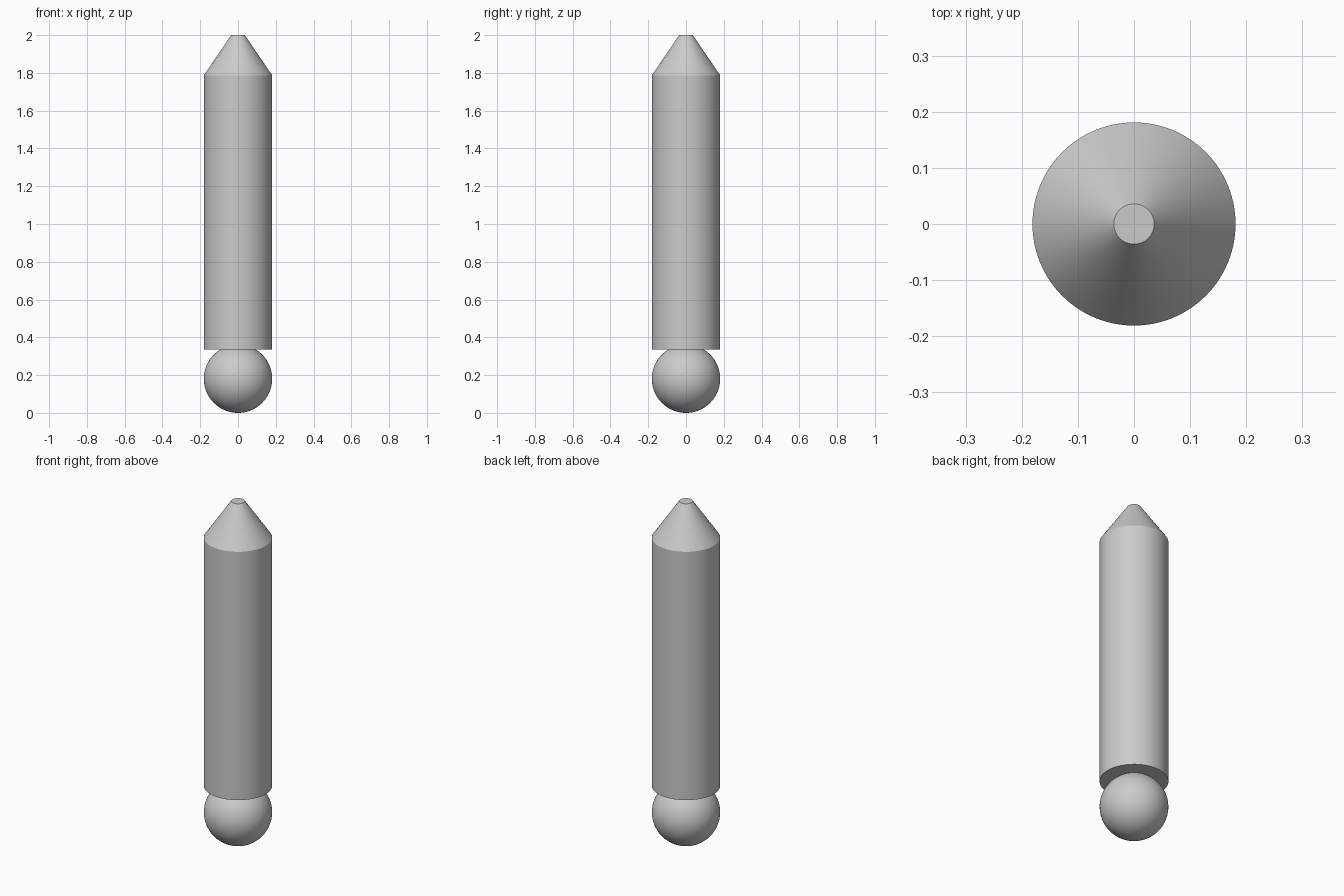
import bpy

cube = bpy.data.objects.get("Cube")
if cube:
    bpy.data.objects.remove(cube, do_unlink=True)

RADIUS = 0.181
BODY_BOTTOM, BODY_TOP, TIP_TOP = 0.335, 1.787, 2.0
TIP_RADIUS = 0.036

grey = bpy.data.materials.new("light grey")
grey.use_nodes = True
colour = (0.6, 0.6, 0.6, 1)
grey.diffuse_color = colour
grey.node_tree.nodes["Principled BSDF"].inputs["Base Color"].default_value = colour


def finish(name):
    """Name, colour and smooth the part just added."""
    part = bpy.context.object
    part.name = name
    part.data.materials.append(grey)
    bpy.ops.object.shade_smooth_by_angle()


# Ball at the foot
bpy.ops.mesh.primitive_uv_sphere_add(segments=64, ring_count=32, radius=RADIUS,
                                     location=(0, 0, RADIUS))
finish("ball_foot")

# Straight shaft
bpy.ops.mesh.primitive_cylinder_add(vertices=96, radius=RADIUS,
                                    depth=BODY_TOP - BODY_BOTTOM,
                                    location=(0, 0, (BODY_TOP + BODY_BOTTOM) / 2))
finish("shaft")

# Blunt conical tip
bpy.ops.mesh.primitive_cone_add(vertices=96, radius1=RADIUS, radius2=TIP_RADIUS,
                                depth=TIP_TOP - BODY_TOP,
                                location=(0, 0, (TIP_TOP + BODY_TOP) / 2))
finish("conical_tip")
